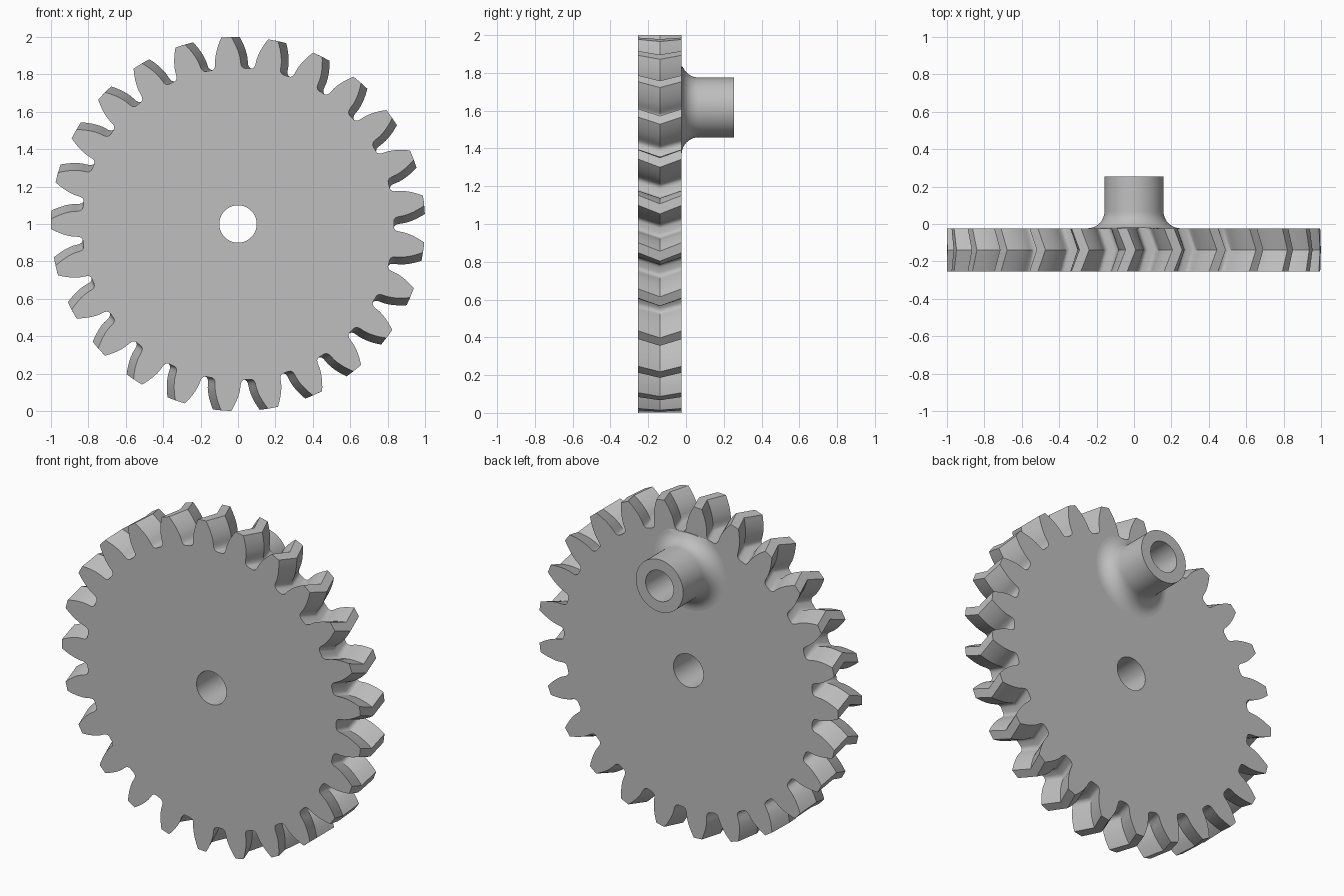
import bpy, bmesh, math

cube = bpy.data.objects.get("Cube")
if cube:
    bpy.data.objects.remove(cube)

TEETH = 25
CENTRE_Z = 1.0
FRONT, BACK, BOSS_END = -0.253, -0.023, 0.253
OUTER, ROOT, BORE = 1.0, 0.833, 0.1
PITCH = TEETH / (TEETH + 2)
PRESSURE = math.radians(20)
TWIST = math.radians(-2.6)

grey = bpy.data.materials.new("steel_grey")
grey.use_nodes = True
colour = (0.52, 0.52, 0.52, 1)
grey.diffuse_color = colour
grey.node_tree.nodes["Principled BSDF"].inputs["Base Color"].default_value = colour


def finish(name, bm):
    bmesh.ops.recalc_face_normals(bm, faces=bm.faces)
    mesh = bpy.data.meshes.new(name)
    bm.to_mesh(mesh)
    bm.free()
    mesh.materials.append(grey)
    obj = bpy.data.objects.new(name, mesh)
    bpy.context.collection.objects.link(obj)
    bpy.ops.object.select_all(action="DESELECT")
    obj.select_set(True)
    bpy.context.view_layer.objects.active = obj
    bpy.ops.object.shade_smooth_by_angle(angle=math.radians(30))
    return obj


def ring(bm, polar, y, turn=0.0):
    return [bm.verts.new((r * math.cos(a + turn), y, CENTRE_Z + r * math.sin(a + turn)))
            for r, a in polar]


def bridge(bm, one, two):
    for i in range(len(one)):
        j = (i + 1) % len(one)
        bm.faces.new((one[i], one[j], two[j], two[i]))


def loop_edges(bm, loop):
    return [bm.edges.get((loop[i - 1], loop[i])) for i in range(len(loop))]


# Tooth flank: rounded root followed by an involute up to the tip
def involute(angle):
    return math.tan(angle) - angle


base = PITCH * math.cos(PRESSURE)
flank = [(ROOT, 0.091 / ROOT), (0.835, 0.081 / 0.835),
         (0.842, 0.073 / 0.842), (0.853, 0.069 / 0.853)]
for i in range(8):
    r = base + (OUTER - base) * i / 7
    half = math.pi / (2 * TEETH) + involute(PRESSURE) - involute(math.acos(min(1, base / r)))
    flank.append((r, half))

outline = []
for t in range(TEETH):
    mid = math.pi + t * math.tau / TEETH
    outline += [(r, mid - a) for r, a in flank]
    outline += [(r, mid + a) for r, a in reversed(flank)]

# Herringbone gear wheel with a centre bore
bm = bmesh.new()
front = ring(bm, outline, FRONT)
middle = ring(bm, outline, (FRONT + BACK) / 2, TWIST)
back = ring(bm, outline, BACK)
bridge(bm, front, middle)
bridge(bm, middle, back)
circle = [(BORE, math.tau * i / 64) for i in range(64)]
bore_front, bore_back = ring(bm, circle, FRONT), ring(bm, circle, BACK)
bridge(bm, bore_front, bore_back)
for outer, inner in ((front, bore_front), (back, bore_back)):
    bmesh.ops.triangle_fill(bm, use_beauty=True,
                            edges=loop_edges(bm, outer) + loop_edges(bm, inner))
finish("gear_wheel", bm)

# Off-centre crank boss on the back, with a fillet at its foot and a blind hole
BOSS_Z, BOSS_R, HOLE_R, FILLET = 1.617, 0.158, 0.093, 0.09
profile = []
for i in range(11):
    t = math.pi / 2 * i / 10
    profile.append((BOSS_R + FILLET * (1 - math.sin(t)), BACK + FILLET * (1 - math.cos(t))))
floor = BACK + 0.002
profile += [(BOSS_R, BOSS_END), (HOLE_R, BOSS_END), (HOLE_R, floor)]

bm = bmesh.new()
STEPS = 64
rings = []
for r, y in profile:
    rings.append([bm.verts.new((r * math.cos(math.tau * i / STEPS), y,
                                BOSS_Z + r * math.sin(math.tau * i / STEPS)))
                  for i in range(STEPS)])
for one, two in zip(rings, rings[1:]):
    bridge(bm, one, two)
bm.faces.new(rings[-1])
# Keep the foot of the fillet inside the tooth roots
for v in bm.verts:
    reach = math.hypot(v.co.x, v.co.z - CENTRE_Z)
    if reach > ROOT:
        v.co.x *= ROOT / reach
        v.co.z = CENTRE_Z + (v.co.z - CENTRE_Z) * ROOT / reach
boss = finish("crank_boss", bm)
# The foot is open, so make sure the bore floor faces outward
floor_face = max(boss.data.polygons, key=lambda p: len(p.vertices))
if floor_face.normal.y < 0:
    boss.data.flip_normals()
